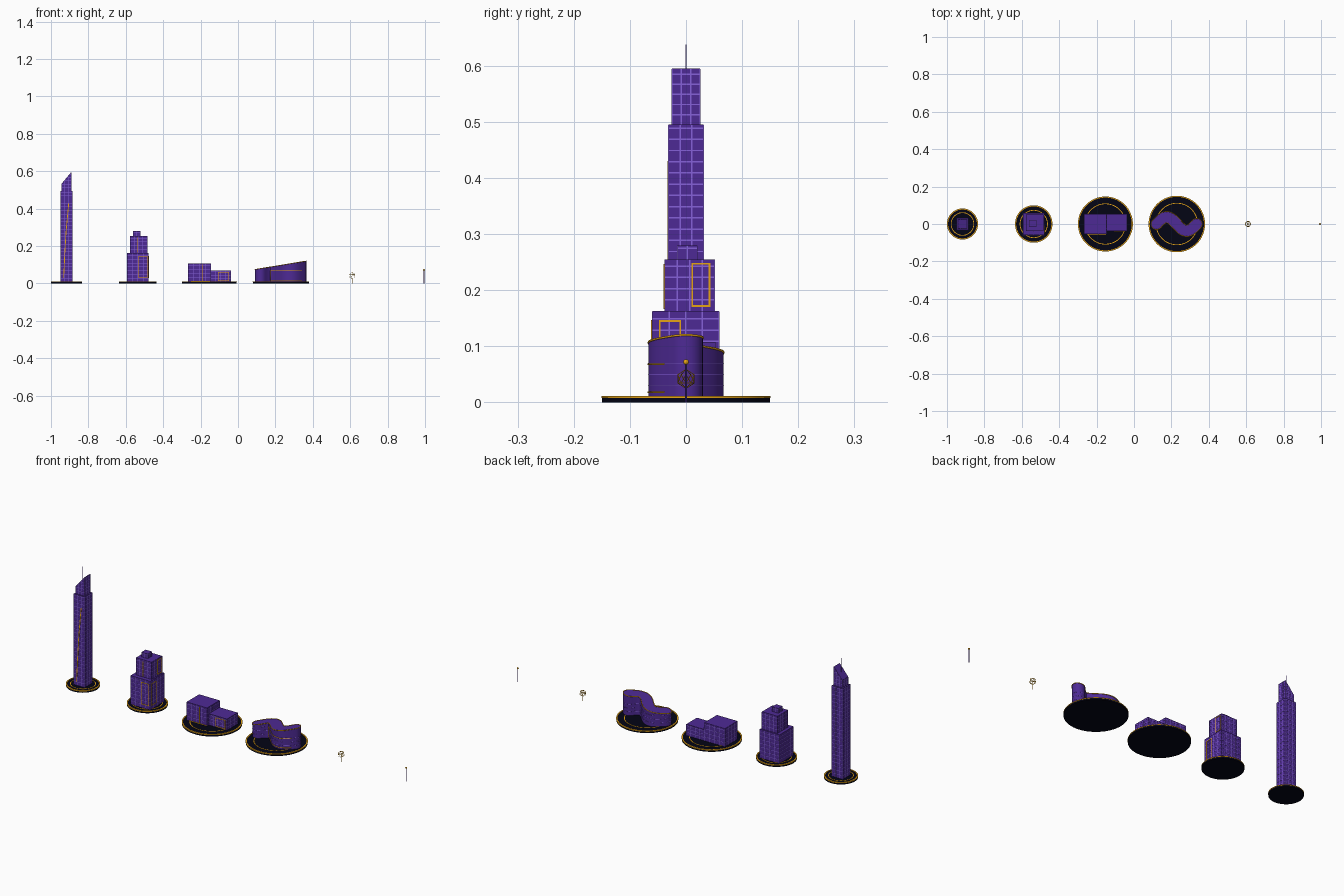
import bpy, bmesh, math
from mathutils import Vector, Matrix

cube = bpy.data.objects.get("Cube")
if cube:
    bpy.data.objects.remove(cube)


def material(name, rgb):
    m = bpy.data.materials.new(name)
    m.use_nodes = True
    m.diffuse_color = (*rgb, 1)
    m.specular_intensity = 0
    m.roughness = 1
    bsdf = m.node_tree.nodes["Principled BSDF"]
    bsdf.inputs["Base Color"].default_value = (*rgb, 1)
    bsdf.inputs["Roughness"].default_value = 1
    return m


NAVY = material("midnight navy", (0.001, 0.0014, 0.0075))
PURPLE = material("wall purple", (0.076, 0.023, 0.3))
LILAC = material("window line lilac", (0.24, 0.12, 0.7))
GOLD = material("gold", (0.9, 0.42, 0.008))


def finish(name, bm, mat, smooth=False):
    bmesh.ops.recalc_face_normals(bm, faces=bm.faces)
    me = bpy.data.meshes.new(name)
    bm.to_mesh(me)
    bm.free()
    me.materials.append(mat)
    ob = bpy.data.objects.new(name, me)
    bpy.context.collection.objects.link(ob)
    if smooth:
        bpy.ops.object.select_all(action='DESELECT')
        ob.select_set(True)
        bpy.context.view_layer.objects.active = ob
        bpy.ops.object.shade_smooth_by_angle(angle=math.radians(35))
    return ob


def add_box(bm, lo, hi):
    lo, hi = Vector(lo), Vector(hi)
    m = Matrix.Translation((lo + hi) / 2) @ Matrix.Diagonal((*(hi - lo), 1))
    bmesh.ops.create_cube(bm, size=1, matrix=m)


def cylinder(name, x, y, r, z0, z1, mat, sides=12):
    bm = bmesh.new()
    bmesh.ops.create_cone(bm, cap_ends=True, segments=sides, radius1=r, radius2=r, depth=z1 - z0,
                          matrix=Matrix.Translation((x, y, (z0 + z1) / 2)))
    finish(name, bm, mat, True)


def sweep(bm, sections, closed):
    """Skin a row of cross-sections, each a list of corner points."""
    rows = [[bm.verts.new(p) for p in s] for s in sections]
    n = len(rows[0])
    for a, b in zip(rows, rows[1:] + rows[:1] if closed else rows[1:]):
        for k in range(n):
            bm.faces.new((a[k], a[(k + 1) % n], b[(k + 1) % n], b[k]))
    if not closed:
        bm.faces.new(rows[0])
        bm.faces.new(rows[-1])


def washer(name, x, r0, r1, z0, z1):
    """Flat gold ring with a square section."""
    bm = bmesh.new()
    section = [(r0, z0), (r1, z0), (r1, z1), (r0, z1)]
    turns = [math.tau * i / 64 for i in range(64)]
    sweep(bm, [[(x + r * math.cos(a), r * math.sin(a), z) for r, z in section] for a in turns], True)
    finish(name, bm, GOLD, True)


def tube(name, points, radius, mat, closed=False):
    curve = bpy.data.curves.new(name, 'CURVE')
    curve.dimensions = '3D'
    curve.bevel_depth = radius
    curve.bevel_resolution = 1
    spline = curve.splines.new('POLY')
    spline.points.add(len(points) - 1)
    for p, co in zip(spline.points, points):
        p.co = (*co, 1)
    spline.use_cyclic_u = closed
    curve.materials.append(mat)
    bpy.context.collection.objects.link(bpy.data.objects.new(name, curve))


def block(name, lo, hi, nx, ny, step=0.02, slant=0.0):
    """Walled block with a raised grid of window lines; slant lowers the roof on -x."""
    lo, hi = Vector(lo), Vector(hi)
    e, t = 0.0007, 0.0013
    body = bmesh.new()
    add_box(body, lo, hi)
    lines = bmesh.new()
    z = lo.z + step
    while z < hi.z - 0.004:
        add_box(lines, (lo.x - e, lo.y - e, z - t), (hi.x + e, hi.y + e, z + t))
        z += step
    top = hi.z - 0.0005
    for i in range(1, nx):
        x = lo.x + (hi.x - lo.x) * i / nx
        add_box(lines, (x - t, lo.y - e, lo.z), (x + t, hi.y + e, top))
    for i in range(1, ny):
        y = lo.y + (hi.y - lo.y) * i / ny
        add_box(lines, (lo.x - e, y - t, lo.z), (hi.x + e, y + t, top))
    for x in (lo.x, hi.x):
        for y in (lo.y, hi.y):
            add_box(lines, (x - e, y - e, lo.z), (x + e, y + e, top))
    if slant:
        normal = Vector((-slant, 0, hi.x - lo.x)).normalized()
        for bm, drop in ((body, 0), (lines, 0.0006)):
            cut = bmesh.ops.bisect_plane(bm, geom=bm.verts[:] + bm.edges[:] + bm.faces[:],
                                         plane_co=hi - Vector((0, 0, drop)), plane_no=normal,
                                         clear_outer=True)
            edges = [g for g in cut["geom_cut"] if isinstance(g, bmesh.types.BMEdge)]
            bmesh.ops.holes_fill(bm, edges=edges)
    finish(name, body, PURPLE)
    finish(name + "_window_lines", lines, LILAC)


def bars(name, axis, pos, spans, t=0.0015):
    """Thin gold bars on a wall facing along the axis, each span being a0, a1, z0, z1."""
    bm = bmesh.new()
    for a0, a1, z0, z1 in spans:
        near, far = (a0 - t, z0 - t), (a1 + t, z1 + t)
        if axis == "x":
            add_box(bm, (pos - 0.002, *near), (pos + 0.002, *far))
        else:
            add_box(bm, (near[0], pos - 0.002, near[1]), (far[0], pos + 0.002, far[1]))
    finish(name, bm, GOLD)


def frame(name, axis, pos, a0, a1, z0, z1):
    bars(name, axis, pos, [(a0, a0, z0, z1), (a1, a1, z0, z1), (a0, a1, z0, z0), (a0, a1, z1, z1)])


# Round plinths with gold rims
TOWER, STEPPED, HALL, WAVE = -0.917, -0.536, -0.153, 0.229
for label, x, r in (("tower", TOWER, 0.082), ("stepped", STEPPED, 0.099),
                    ("hall", HALL, 0.146), ("wave", WAVE, 0.15)):
    cylinder(label + "_plinth", x, 0, r, 0, 0.0095, NAVY, 64)
    washer(label + "_plinth_rim", x, r - 0.005, r + 0.001, 0.0075, 0.0115)
    washer(label + "_plinth_inner_ring", x, r * 0.74 - 0.002, r * 0.74 + 0.002, 0.008, 0.0108)

# Tall tower with sloping crown, mast and a gold stripe climbing the front
block("tower_shaft", (TOWER - 0.032, -0.031, 0.009), (TOWER + 0.032, 0.031, 0.495), 3, 3)
block("tower_crown", (TOWER - 0.025, -0.025, 0.495), (TOWER + 0.025, 0.025, 0.595), 3, 3, 0.018, 0.06)
cylinder("tower_mast", TOWER, 0, 0.0012, 0.5, 0.638, LILAC, 8)
path = [(-0.015, 0.03), (-0.009, 0.16), (-0.002, 0.28), (0.012, 0.43)]
bm = bmesh.new()
sweep(bm, [[(TOWER + dx + s, y, z) for s, y in
            ((-0.002, -0.03), (0.002, -0.03), (0.002, -0.033), (-0.002, -0.033))]
           for dx, z in path], False)
finish("tower_gold_stripe", bm, GOLD)

# Stepped building
block("stepped_lower", (STEPPED - 0.058, -0.06, 0.009), (STEPPED + 0.058, 0.059, 0.163), 4, 4)
block("stepped_upper", (STEPPED - 0.041, -0.038, 0.163), (STEPPED + 0.051, 0.051, 0.255), 4, 4)
block("stepped_roof_room", (-0.56, -0.015, 0.255), (-0.523, 0.02, 0.28), 2, 2)
frame("stepped_front_frame", "y", -0.06, -0.53, -0.485, 0.03, 0.145)
bars("stepped_upper_front_bar", "y", -0.038, [(-0.535, -0.535, 0.168, 0.245)])
frame("stepped_side_frame", "x", STEPPED + 0.058, -0.047, -0.01, 0.03, 0.145)
frame("stepped_upper_side_frame", "x", STEPPED + 0.051, 0.011, 0.042, 0.172, 0.247)

# Twin-block hall
block("hall_tall", (-0.267, -0.053, 0.009), (-0.146, 0.053, 0.107), 4, 4, 0.022)
block("hall_low", (-0.146, -0.037, 0.009), (-0.039, 0.053, 0.07), 4, 3, 0.018)
bars("hall_tall_bars", "y", -0.053, [(-0.19, -0.19, 0.012, 0.1), (-0.25, -0.15, 0.012, 0.012)])
frame("hall_low_frame", "y", -0.037, -0.105, -0.05, 0.014, 0.06)

# Wave building: one sine period, thickened, with rounded ends and a sloping roof
START, LENGTH, SWING = 0.121, 0.214, 0.037


def roof(x):
    return 0.075 + 0.164 * (x - 0.09)


def wave_point(t, off, turn=0.0):
    """Point beside the centre line; turn swings the offset around an end."""
    slope = SWING * math.tau * math.cos(math.tau * t) / LENGTH
    angle = math.atan2(1, -slope) + turn
    return (START + LENGTH * t + off * math.cos(angle),
            SWING * math.sin(math.tau * t) + off * math.sin(angle))


def outline(half):
    along = [i / 40 for i in range(41)]
    arc = [math.pi * i / 12 for i in range(1, 12)]
    return ([wave_point(t, -half) for t in along] + [wave_point(1, -half, a) for a in arc]
            + [wave_point(t, half) for t in reversed(along)] + [wave_point(0, half, a) for a in arc])


bm = bmesh.new()
low = [bm.verts.new((x, y, 0.009)) for x, y in outline(0.03)]
high = [bm.verts.new((x, y, roof(x))) for x, y in outline(0.03)]
for i in range(len(low)):
    bm.faces.new((low[i - 1], low[i], high[i], high[i - 1]))
bm.faces.new(low)
bm.faces.new(high)
finish("wave_walls", bm, PURPLE, True)
tube("wave_roof_rim", [(x, y, roof(x)) for x, y in outline(0.03)], 0.002, GOLD, True)
for z in (0.03, 0.05, 0.07):
    tube("wave_window_line", [(x, y, z) for x, y in outline(0.03)], 0.0007, LILAC, True)
front = [wave_point(0.2 + 0.73 * i / 30, -0.0305) for i in range(31)]
tube("wave_front_trim", [(x, y, 0.068) for x, y in reversed(front)]
     + [(x, y, 0.018) for x, y in front], 0.0017, GOLD)

# Little tree with open wire crown
cylinder("tree_trunk", 0.61, 0, 0.0018, 0, 0.026, GOLD, 8)
bm = bmesh.new()
bmesh.ops.create_icosphere(bm, subdivisions=1, radius=0.017, matrix=Matrix.Translation((0.61, 0, 0.042)))
crown = finish("tree_wire_crown", bm, GOLD)
wire = crown.modifiers.new("wire", 'WIREFRAME')
wire.thickness = 0.0016

# Street lamp
cylinder("lamp_post", 0.995, 0, 0.002, 0, 0.07, PURPLE, 10)
bm = bmesh.new()
bmesh.ops.create_uvsphere(bm, u_segments=12, v_segments=8, radius=0.005,
                          matrix=Matrix.Translation((0.995, 0, 0.072)))
finish("lamp_bulb", bm, GOLD, True)
